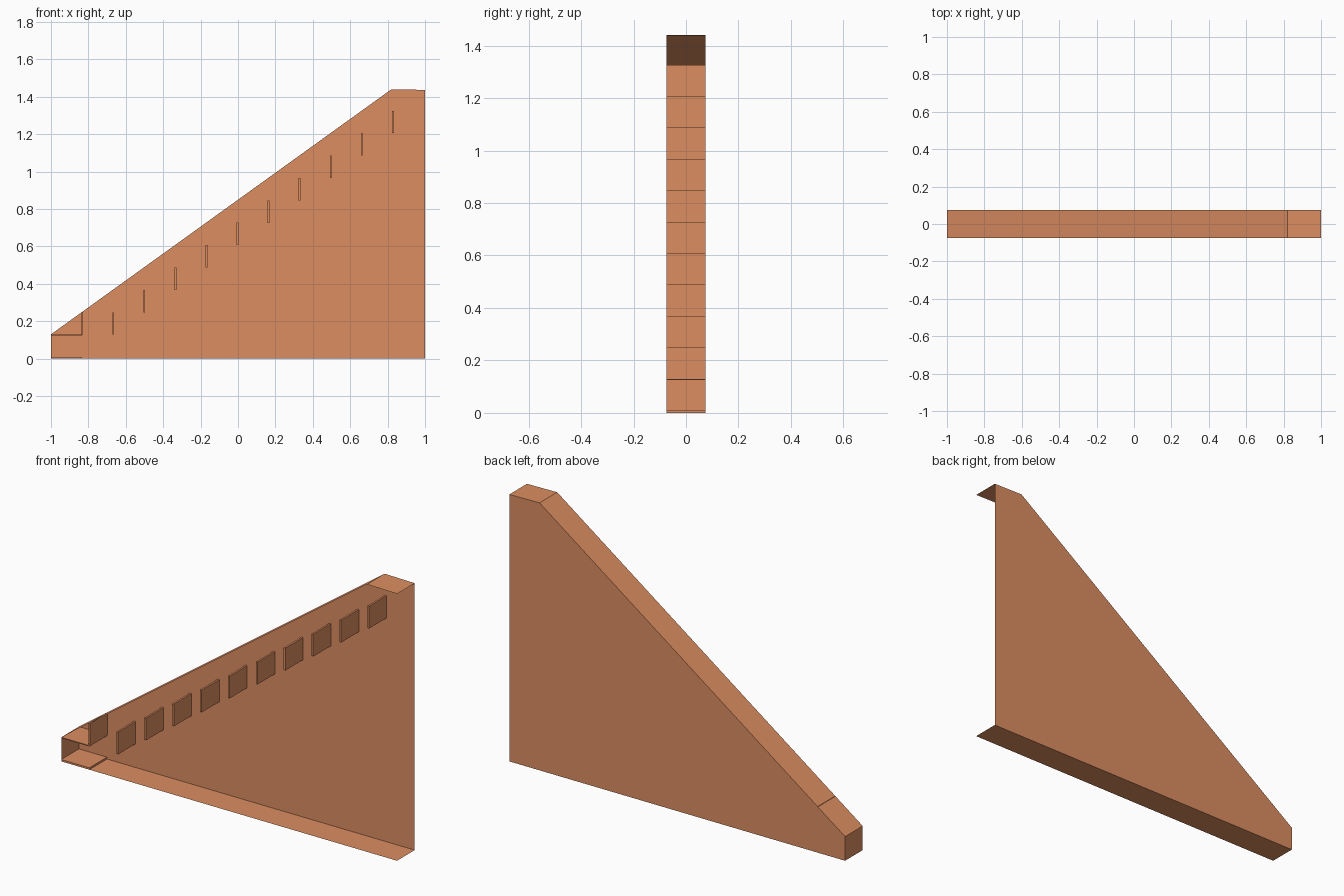
import bpy, bmesh

if "Cube" in bpy.data.objects:
    bpy.data.objects.remove(bpy.data.objects["Cube"])

Y = 0.075  # half width of the stair side
mat = bpy.data.materials.new("terracotta")
mat.diffuse_color = (0.72, 0.27, 0.12, 1)
mat.use_nodes = True
mat.node_tree.nodes["Principled BSDF"].inputs["Base Color"].default_value = mat.diffuse_color


def finish(name, bm):
    mesh = bpy.data.meshes.new(name)
    bm.to_mesh(mesh)
    bm.free()
    obj = bpy.data.objects.new(name, mesh)
    obj.data.materials.append(mat)
    bpy.context.collection.objects.link(obj)
    return obj


def sheet(name, corners):
    bm = bmesh.new()
    bm.faces.new([bm.verts.new(c) for c in corners])
    return finish(name, bm)


def strip(name, a, b):
    """Full-width sheet between two (x, z) profile points."""
    return sheet(name, [(a[0], -Y, a[1]), (b[0], -Y, b[1]),
                        (b[0], Y, b[1]), (a[0], Y, a[1])])


def plate(name, x0, x1, z0, z1):
    """Full-width thin box."""
    bm = bmesh.new()
    bmesh.ops.create_cube(bm, size=1)
    for v in bm.verts:
        v.co = (x0 if v.co.x < 0 else x1, v.co.y * 2 * Y, z0 if v.co.z < 0 else z1)
    return finish(name, bm)


# Side outline: bottom left, bottom right, top right, top left, low end top
outline = [(1, 0), (1, 1.437), (0.82, 1.44), (-1, 0.13), (-1, 0)]

# Back panel and the flanges around it (front and right end stay open)
sheet("side_panel", [(x, Y, z) for x, z in outline])
strip("top_cap", outline[1], outline[2])
strip("sloped_rail", outline[2], outline[3])
strip("low_end", outline[3], outline[4])
strip("bottom_flange", outline[4], outline[0])

# First step: foot plate, tread and riser
plate("foot_plate", -1, -0.833, 0.0, 0.01)
plate("first_tread", -1, -0.833, 0.125, 0.13)
plate("first_riser", -0.838, -0.83, 0.13, 0.248)

# Row of risers below the slope
for i in range(10):
    x = -0.667 + i * 0.1661
    z = 0.128 + i * 0.1197
    plate(f"riser_{i + 1}", x - 0.005, x + 0.005, z, z + 0.12)
